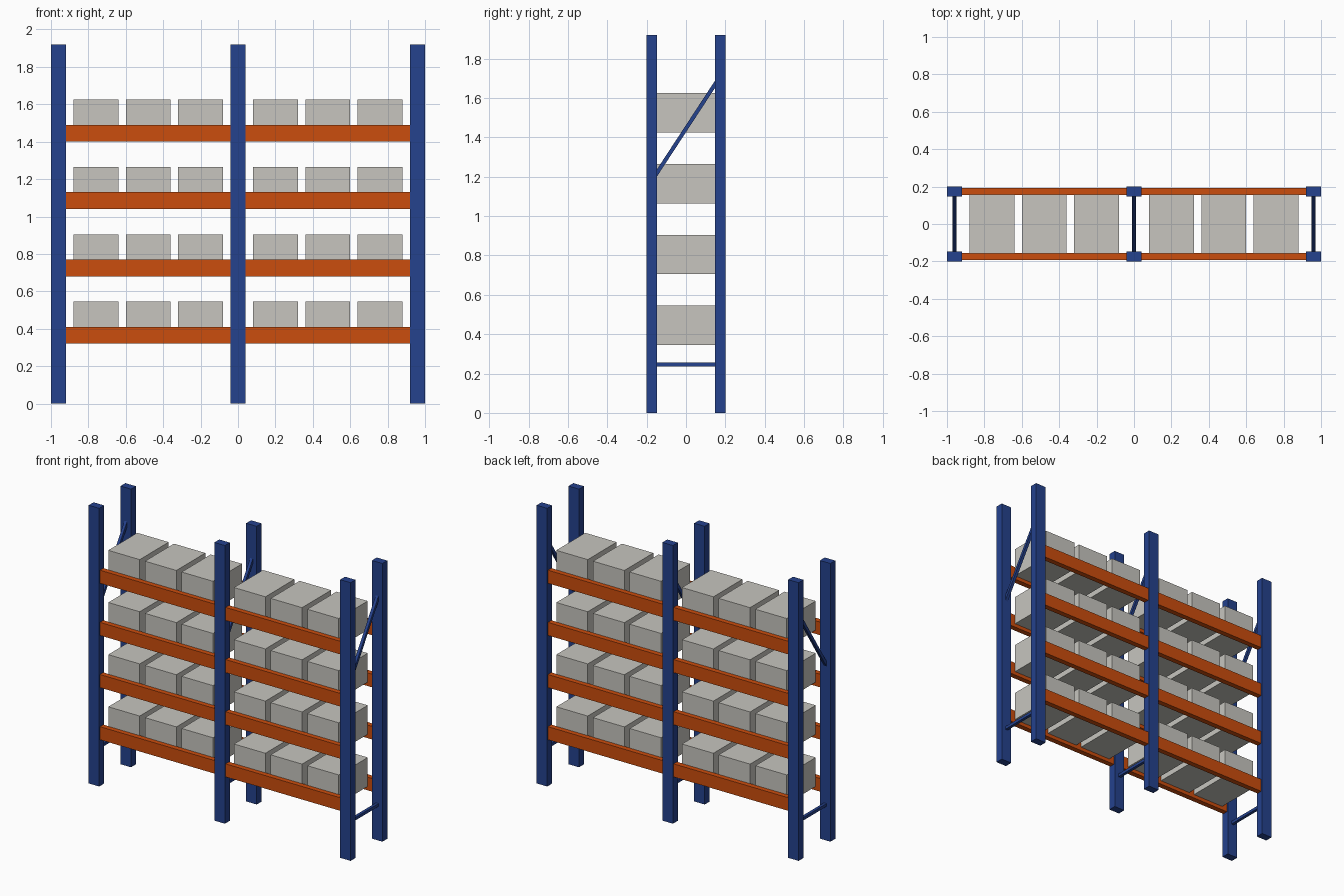
import bpy
import math

default_cube = bpy.data.objects.get("Cube")
if default_cube:
    bpy.data.objects.remove(default_cube, do_unlink=True)


def make_material(name, colour):
    mat = bpy.data.materials.new(name)
    mat.use_nodes = True
    mat.diffuse_color = (*colour, 1)
    mat.node_tree.nodes["Principled BSDF"].inputs["Base Color"].default_value = (*colour, 1)
    return mat


blue = make_material("blue_steel", (0.018, 0.054, 0.27))
orange = make_material("orange_steel", (0.6, 0.074, 0.004))
grey = make_material("grey_carton", (0.57, 0.56, 0.52))


def add_box(name, centre, size, mat, tilt=0):
    bpy.ops.mesh.primitive_cube_add(size=1, location=centre, rotation=(tilt, 0, 0))
    obj = bpy.context.object
    obj.name = name
    obj.scale = size
    bpy.ops.object.transform_apply(location=False, rotation=False, scale=True)
    obj.data.materials.append(mat)
    return obj


HEIGHT = 1.92
POST_W, POST_D = 0.08, 0.053
POST_Y = 0.2 - POST_D / 2
FRAME_X = 0.96
BRACE = 0.02
SIDES = (("front", -1), ("back", 1))

# Upright frames: two posts, a horizontal tie and a diagonal brace each
run, rise = 2 * POST_Y, 0.53
for frame, x in (("right", -FRAME_X), ("middle", 0), ("left", FRAME_X)):
    for side, s in SIDES:
        add_box(f"{frame}_{side}_post", (x, s * POST_Y, HEIGHT / 2),
                (POST_W, POST_D, HEIGHT), blue)
    add_box(f"{frame}_tie", (x, 0, 0.245), (BRACE, run, BRACE), blue)
    add_box(f"{frame}_diagonal_brace", (x, 0, 1.445),
            (BRACE, math.hypot(run, rise), BRACE), blue, math.atan2(rise, run))

# Four levels in two bays: a beam on each face and three cartons
for level in range(4):
    z = 0.32 + 0.36 * level
    for bay, s_x in (("right", -1), ("left", 1)):
        for side, s in SIDES:
            add_box(f"{bay}_{side}_beam_{level + 1}",
                    (s_x * FRAME_X / 2, s * POST_Y, z + 0.045),
                    (FRAME_X - POST_W, 0.037, 0.09), orange)
        for i in range(3):
            add_box(f"{bay}_carton_{level + 1}_{i + 1}",
                    (s_x * (0.2 + 0.28 * i), 0, z + 0.125),
                    (0.24, 0.316, 0.2), grey)
